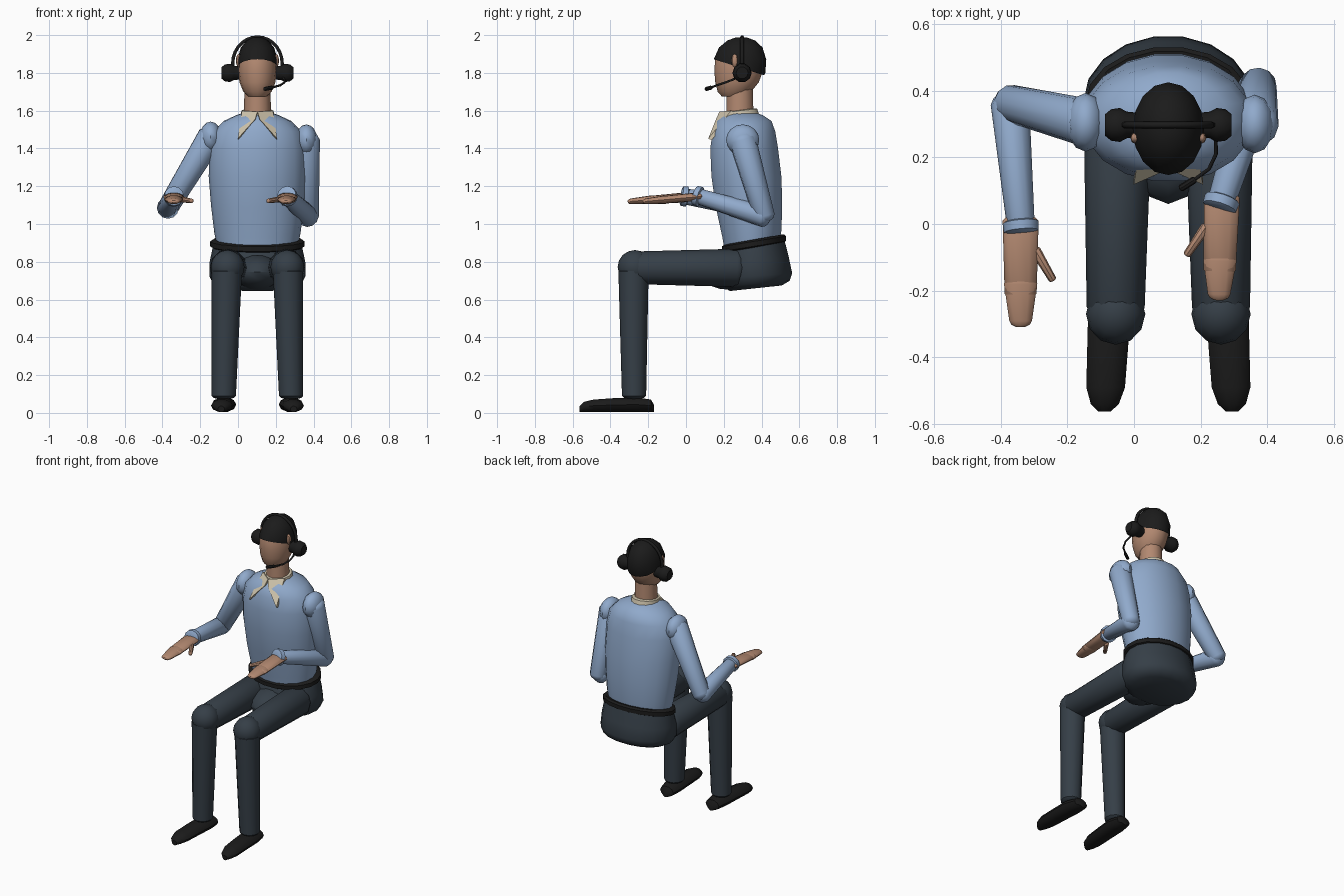
import bpy, bmesh, math
from mathutils import Vector as V

if "Cube" in bpy.data.objects:
    bpy.data.objects.remove(bpy.data.objects["Cube"])

CX = 0.103  # body centre line


def material(name, rgb):
    m = bpy.data.materials.new(name)
    m.diffuse_color = (*rgb, 1)
    m.use_nodes = True
    m.node_tree.nodes["Principled BSDF"].inputs["Base Color"].default_value = m.diffuse_color
    return m


SHIRT = material("shirt blue", (0.28, 0.40, 0.60))
PANTS = material("slate trousers", (0.036, 0.049, 0.063))
SKIN = material("skin", (0.45, 0.25, 0.165))
BLACK = material("black", (0.011, 0.011, 0.011))
CREAM = material("cream collar", (0.62, 0.55, 0.41))


def finish(name, bm, mat, angle=40):
    bmesh.ops.recalc_face_normals(bm, faces=bm.faces)
    me = bpy.data.meshes.new(name)
    bm.to_mesh(me)
    bm.free()
    me.materials.append(mat)
    ob = bpy.data.objects.new(name, me)
    bpy.context.collection.objects.link(ob)
    bpy.ops.object.select_all(action='DESELECT')
    ob.select_set(True)
    bpy.context.view_layer.objects.active = ob
    bpy.ops.object.shade_smooth_by_angle(angle=math.radians(angle))
    return ob


def loft(rings, n=14):
    """Skin a list of (centre, u, v) elliptical rings and cap both ends."""
    bm = bmesh.new()
    rows = []
    for c, u, v in rings:
        rows.append([bm.verts.new(V(c) + V(u) * math.cos(t) + V(v) * math.sin(t))
                     for t in (2 * math.pi * i / n for i in range(n))])
    for a, b in zip(rows, rows[1:]):
        for i in range(n):
            j = (i + 1) % n
            bm.faces.new((a[i], a[j], b[j], b[i]))
    bm.faces.new(rows[0])
    bm.faces.new(rows[-1])
    return bm


def stack(rows, cx=CX, n=18):
    """Level rings from (z, half width, y front, y back, rise towards the back)."""
    return loft([((cx, (f + b) / 2, z), (w, 0, 0), (0, (b - f) / 2, s))
                 for z, w, f, b, s in rows], n)


def limb(name, a, b, ra, rb, mat, flat=1.0, n=12, dome=0.6):
    """Tapered limb with rounded ends; flat squashes it vertically."""
    a, b = V(a), V(b)
    d = (b - a).normalized()
    side = d.cross(V((0, 0, 1)))
    side = side.normalized() if side.length > 0.15 else V((1, 0, 0))
    up = side.cross(d).normalized() * flat
    rings = []
    for p, r, k in ((a, ra, -1), (b, rb, 1)):
        ends = [(p + d * k * r * dome * math.sin(t), r * math.cos(t))
                for t in (0, 0.6, 1.15)]
        rings += ends[::-1] if k < 0 else ends
    return finish(name, loft([(c, side * r, up * r) for c, r in rings], n), mat)


def ball(name, c, r, mat, u=12, v=8):
    bm = bmesh.new()
    bmesh.ops.create_uvsphere(bm, u_segments=u, v_segments=v, radius=1)
    for p in bm.verts:
        p.co = V(c) + V((p.co.x * r[0], p.co.y * r[1], p.co.z * r[2]))
    return finish(name, bm, mat)


def tube(name, pts, r, mat):
    cu = bpy.data.curves.new(name, 'CURVE')
    cu.dimensions = '3D'
    cu.bevel_depth, cu.bevel_resolution, cu.use_fill_caps = r, 1, True
    sp = cu.splines.new('POLY')
    sp.points.add(len(pts) - 1)
    for p, co in zip(sp.points, pts):
        p.co = (*co, 1)
    cu.materials.append(mat)
    ob = bpy.data.objects.new(name, cu)
    bpy.context.collection.objects.link(ob)
    return ob


# torso, belt and hips
finish("torso", stack([
    (0.89, 0.215, 0.20, 0.50, 0.02), (0.95, 0.228, 0.19, 0.508, 0.02),
    (1.10, 0.246, 0.155, 0.512, 0.01), (1.25, 0.258, 0.132, 0.508, 0),
    (1.40, 0.256, 0.126, 0.49, 0), (1.49, 0.235, 0.138, 0.475, 0),
    (1.545, 0.18, 0.16, 0.455, 0), (1.575, 0.115, 0.19, 0.41, 0),
    (1.59, 0.07, 0.22, 0.37, 0)]), SHIRT)
finish("belt", stack([
    (0.875, 0.235, 0.20, 0.52, 0.028), (0.882, 0.25, 0.187, 0.532, 0.028),
    (0.908, 0.25, 0.187, 0.532, 0.028), (0.918, 0.235, 0.20, 0.52, 0.028)]), BLACK)
finish("hips", stack([
    (0.885, 0.235, 0.20, 0.525, 0.025), (0.80, 0.253, 0.17, 0.548, 0.02),
    (0.725, 0.255, 0.17, 0.565, 0.015), (0.685, 0.235, 0.19, 0.552, 0.015),
    (0.66, 0.19, 0.23, 0.51, 0.015)]), PANTS, 50)
ball("crotch", (CX, 0.25, 0.745), (0.13, 0.19, 0.095), PANTS)

# legs and shoes, mirrored about the centre line
for s, side in ((-1, "right"), (1, "left")):
    hip = (CX + s * 0.152, 0.27, 0.768)
    knee = (CX + s * 0.158, -0.27, 0.772)
    limb(side + "_thigh", hip, (knee[0], -0.25, 0.768), 0.101, 0.087, PANTS)
    ball(side + "_knee", knee, (0.089, 0.092, 0.09), PANTS)
    limb(side + "_shin", (CX + s * 0.162, -0.278, 0.75),
         (CX + s * 0.178, -0.275, 0.09), 0.08, 0.064, PANTS, dome=0.3)
    shoe = [(-0.17, 0.02, 0.02), (-0.185, 0.05, 0.034), (-0.26, 0.064, 0.04),
            (-0.38, 0.061, 0.038), (-0.49, 0.058, 0.034), (-0.54, 0.042, 0.028),
            (-0.563, 0.018, 0.016)]
    finish(side + "_shoe", loft([
        ((CX + s * (0.172 - (y + 0.17) * 0.05), y, h + 0.004), (w, 0, 0), (0, 0, h))
        for y, w, h in shoe], 10), BLACK)

# arms: shoulder, elbow, wrist, fingertip, thumb root, thumb tip
arms = {
    "right": ((-0.145, 0.305, 1.46), (-0.372, 0.362, 1.085), (-0.34, 0.0, 1.145),
              (-0.34, -0.29, 1.12), (-0.295, -0.08, 1.13), (-0.245, -0.165, 1.122)),
    "left": ((0.362, 0.30, 1.445), (0.372, 0.415, 1.04), (0.263, 0.07, 1.145),
             (0.255, -0.21, 1.12), (0.215, -0.01, 1.13), (0.16, -0.09, 1.122))}
for side, (sh, el, wr, tip, t0, t1) in arms.items():
    sh, el, wr, tip = V(sh), V(el), V(wr), V(tip)
    ball(side + "_shoulder", sh, (0.058, 0.088, 0.082), SHIRT)
    limb(side + "_upper_arm", sh, el, 0.072, 0.056, SHIRT)
    limb(side + "_forearm", el, wr, 0.058, 0.042, SHIRT)
    d = (wr - el).normalized()
    limb(side + "_cuff", wr - d * 0.005, wr + d * 0.022, 0.054, 0.052, SHIRT, dome=0.15)
    # flat mitten hand and thumb
    h = (tip - wr).normalized()
    limb(side + "_hand", wr - h * 0.01, wr + h * 0.21, 0.054, 0.048, SKIN, flat=0.42, dome=0.3)
    limb(side + "_fingers", wr + h * 0.18, tip, 0.050, 0.034, SKIN, flat=0.45)
    limb(side + "_thumb", t0, t1, 0.016, 0.012, SKIN, n=8)

# neck and collar
finish("neck", stack([(1.54, 0.073, 0.21, 0.36, 0), (1.74, 0.068, 0.215, 0.355, 0)], n=14), SKIN)
finish("collar_band", stack([
    (1.565, 0.092, 0.19, 0.39, 0.01), (1.60, 0.085, 0.197, 0.38, 0.01),
    (1.603, 0.07, 0.21, 0.365, 0.01)], n=14), CREAM)
for s, side in ((-1, "right"), (1, "left")):
    bm = bmesh.new()
    pts = [(0.082, 0.245, 1.60), (0.0, 0.183, 1.595), (0.012, 0.165, 1.555),
           (0.104, 0.124, 1.452)]
    top = [bm.verts.new((CX + s * x, y - 0.006, z)) for x, y, z in pts]
    low = [bm.verts.new((CX + s * x, y + 0.012, z - 0.008)) for x, y, z in pts]
    bm.faces.new(top)
    bm.faces.new(low[::-1])
    for i in range(4):
        j = (i + 1) % 4
        bm.faces.new((top[i], top[j], low[j], low[i]))
    finish(side + "_collar_point", bm, CREAM, 20)

# head, with a hair cap cut along a sloping hairline
skull = [(1.675, 0.05, 0.19, 0.31, 0), (1.70, 0.075, 0.168, 0.345, 0),
         (1.75, 0.095, 0.155, 0.385, 0), (1.81, 0.103, 0.15, 0.408, 0),
         (1.88, 0.1, 0.155, 0.408, 0), (1.94, 0.078, 0.185, 0.385, 0),
         (1.975, 0.04, 0.23, 0.34, 0)]
finish("head", stack(skull, n=16), SKIN)
bm = stack([(1.74, 0.09, 0.17, 0.39, 0), (1.80, 0.106, 0.15, 0.42, 0),
            (1.87, 0.107, 0.146, 0.425, 0), (1.935, 0.088, 0.175, 0.405, 0),
            (1.972, 0.056, 0.22, 0.365, 0), (1.988, 0.022, 0.265, 0.32, 0)], n=16)
bmesh.ops.bisect_plane(bm, geom=bm.verts[:] + bm.edges[:] + bm.faces[:],
                       plane_co=(0, 0.42, 1.785), plane_no=(0, 0.32, 1), clear_inner=True)
finish("hair", bm, BLACK)

# ears and headset cups
for s, side in ((-1, "right"), (1, "left")):
    ball(side + "_ear", (CX + s * 0.1, 0.258, 1.865), (0.014, 0.017, 0.035), SKIN, 8, 6)
    finish(side + "_ear_cup", loft([
        ((CX + s * x, 0.297, 1.80), (0, r, 0), (0, 0, r))
        for x, r in ((0.085, 0.036), (0.125, 0.04), (0.145, 0.051), (0.172, 0.047),
                     (0.190, 0.032))], 10), BLACK)

# headband and microphone
arc = [(CX + 0.131 * math.cos(t), 0.297, 1.85 + 0.14 * math.sin(t))
       for t in (math.pi * i / 14 for i in range(15))]
tube("headband", [(CX + 0.13, 0.297, 1.81)] + arc + [(CX - 0.13, 0.297, 1.81)], 0.01, BLACK)
tube("microphone_boom", [(0.232, 0.28, 1.785), (0.245, 0.25, 1.765), (0.246, 0.21, 1.75),
                         (0.225, 0.165, 1.735), (0.17, 0.125, 1.72)], 0.006, BLACK)
limb("microphone", (0.18, 0.132, 1.722), (0.142, 0.108, 1.715), 0.011, 0.011, BLACK, n=8)
